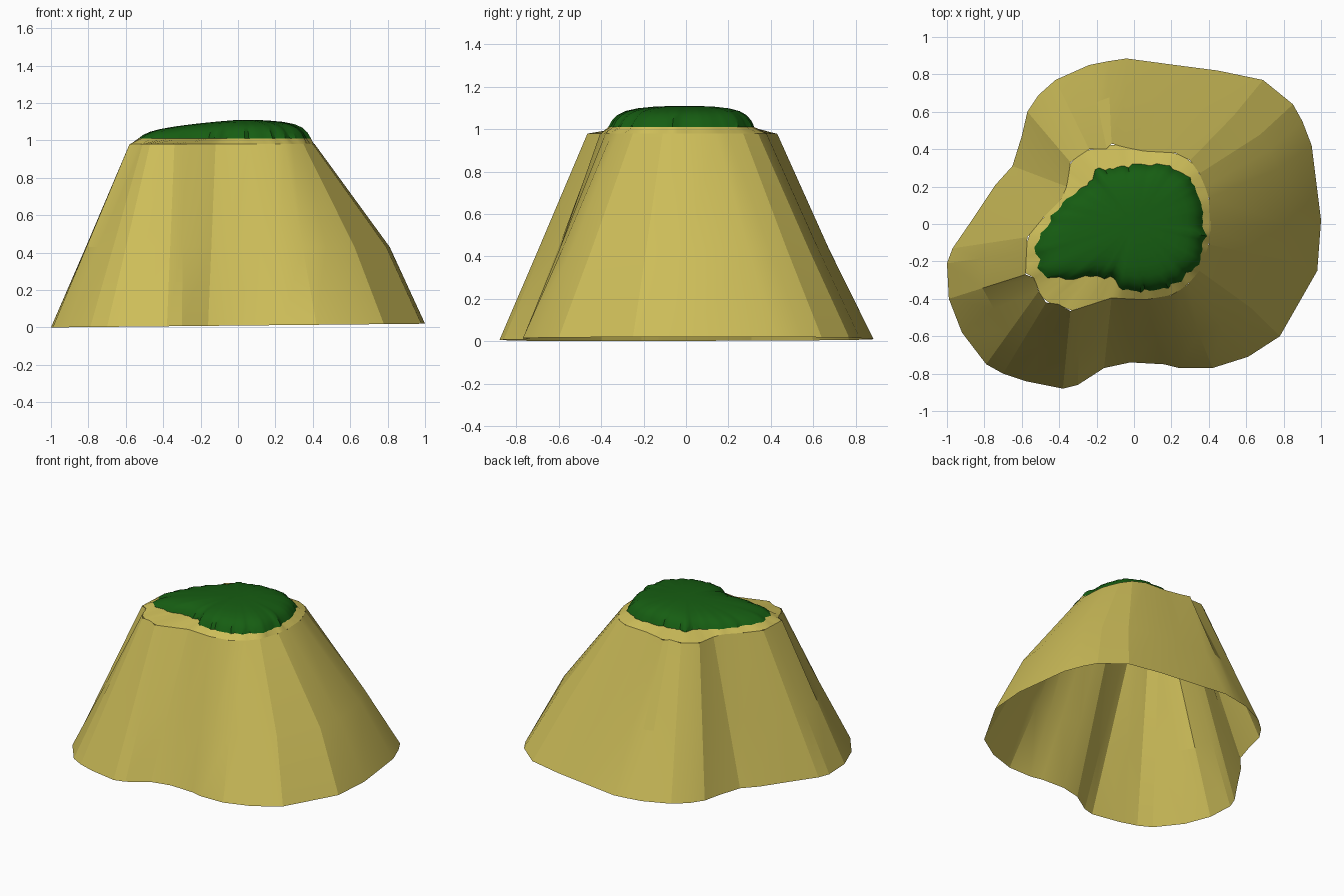
import bpy, math, random
from mathutils import Vector, geometry

if "Cube" in bpy.data.objects:
    bpy.data.objects.remove(bpy.data.objects["Cube"])

random.seed(4)

# Foot and rim outlines of the hill, matched point for point
FOOT = [(1, .02), (.95, .42), (.90, .55), (.85, .64), (.69, .77), (.45, .82), (.22, .85),
        (-.04, .885), (-.14, .87), (-.24, .85), (-.42, .77), (-.51, .69), (-.57, .60),
        (-.60, .47), (-.65, .31), (-.74, .21), (-.86, .03), (-.97, -.13), (-1, -.21),
        (-.99, -.40), (-.92, -.58), (-.79, -.75), (-.70, -.80), (-.58, -.84), (-.38, -.88),
        (-.30, -.86), (-.16, -.77), (-.02, -.74), (.16, -.75), (.24, -.77), (.42, -.77),
        (.61, -.71), (.78, -.60), (.98, -.25)]
RIM = [(.41, -.02), (.40, .14), (.38, .20), (.35, .27), (.30, .34), (.22, .38), (.05, .39),
       (-.05, .41), (-.12, .43), (-.145, .40), (-.24, .40), (-.30, .36), (-.34, .33),
       (-.35, .26), (-.36, .20), (-.39, .13), (-.48, .04), (-.57, -.07), (-.575, -.15),
       (-.58, -.27), (-.53, -.29), (-.51, -.36), (-.47, -.42), (-.40, -.43), (-.34, -.465),
       (-.29, -.45), (-.12, -.395), (-.04, -.40), (.06, -.405), (.20, -.38), (.25, -.35),
       (.29, -.32), (.35, -.25), (.40, -.11)]
GRASS = [(.38, -.05), (.37, .12), (.33, .15), (.31, .24), (.25, .29), (.10, .32), (-.03, .31),
         (-.20, .29), (-.24, .21), (-.38, .12), (-.47, 0), (-.54, -.14), (-.50, -.20),
         (-.50, -.29), (-.40, -.29), (-.32, -.30), (-.25, -.275), (-.12, -.29), (-.06, -.35),
         (.03, -.37), (.12, -.34), (.22, -.33), (.27, -.27), (.36, -.20)]
RIM_Z, MID_Z, N = 0.98, 0.43, 96


def material(name, color):
    m = bpy.data.materials.new(name)
    m.diffuse_color = (*color, 1)
    m.use_nodes = True
    m.node_tree.nodes["Principled BSDF"].inputs["Base Color"].default_value = m.diffuse_color
    return m


def loft(name, rings, mat, angle, tip=None):
    """Skin closed rings of equal length, optionally closing on a tip point."""
    n = len(rings[0])
    verts = [v for r in rings for v in r]
    faces = [(k * n + i, k * n + (i + 1) % n, (k + 1) * n + (i + 1) % n, (k + 1) * n + i)
             for k in range(len(rings) - 1) for i in range(n)]
    if tip:
        last = (len(rings) - 1) * n
        faces += [(last + i, last + (i + 1) % n, len(verts)) for i in range(n)]
        verts.append(tip)
    me = bpy.data.meshes.new(name)
    me.from_pydata(verts, [], faces)
    me.materials.append(mat)
    ob = bpy.data.objects.new(name, me)
    bpy.context.collection.objects.link(ob)
    bpy.ops.object.select_all(action='DESELECT')
    ob.select_set(True)
    bpy.context.view_layer.objects.active = ob
    bpy.ops.object.shade_smooth_by_angle(angle=math.radians(angle))
    return ob


def resample(outline):
    """Outline points at N even angles round the centre."""
    out = []
    for i in range(N):
        a = math.tau * (i + .5) / N
        ray = Vector((math.cos(a), math.sin(a))) * 3
        for p, q in zip(outline, outline[1:] + outline[:1]):
            hit = geometry.intersect_line_line_2d(Vector((0, 0)), ray, Vector(p), Vector(q))
            if hit:
                out.append(hit)
                break
        else:
            out.append(out[-1].copy())
    return out


soil = material("soil", (.61, .51, .10))
green = material("grass", (.008, .11, .006))

# Open-bottomed slopes, bulging on the right at mid height
foot = [(x, y, .01 + .01 * x) for x, y in FOOT]
mid = []
for (fx, fy), (rx, ry) in zip(FOOT, RIM):
    t = MID_Z / RIM_Z
    bulge = .07 * max(0, (fx - .6) / .4)
    mid.append((fx + (rx - fx) * t + bulge, fy + (ry - fy) * t, MID_Z))
loft("hill_slopes", [foot, mid, [(x, y, RIM_Z) for x, y in RIM]], soil, 14)

# Ragged grass edge, kept inside the rim
rim = resample(RIM)
edge = []
for g, r in zip(resample(GRASS), rim):
    p = g * (1 + random.uniform(-.035, .035))
    edge.append(p if p.length < r.length * .97 else r * .97)

# Soil shoulder between the rim and the grass
loft("soil_shoulder", [[(p.x, p.y, RIM_Z) for p in rim],
                       [(p.x, p.y, 1.01) for p in edge]], soil, 30)

# Grass dome, lower over the left lobe
rings = []
for s, h in [(1, 0), (.95, .33), (.88, .58), (.78, .76), (.62, .89), (.4, .97), (.2, .995)]:
    rings.append([(p.x * s, p.y * s, 1.01 + h * (.1 + .08 * min(0, p.x * s))) for p in edge])
loft("grass_top", rings, green, 40, tip=(0, 0, 1.11))
